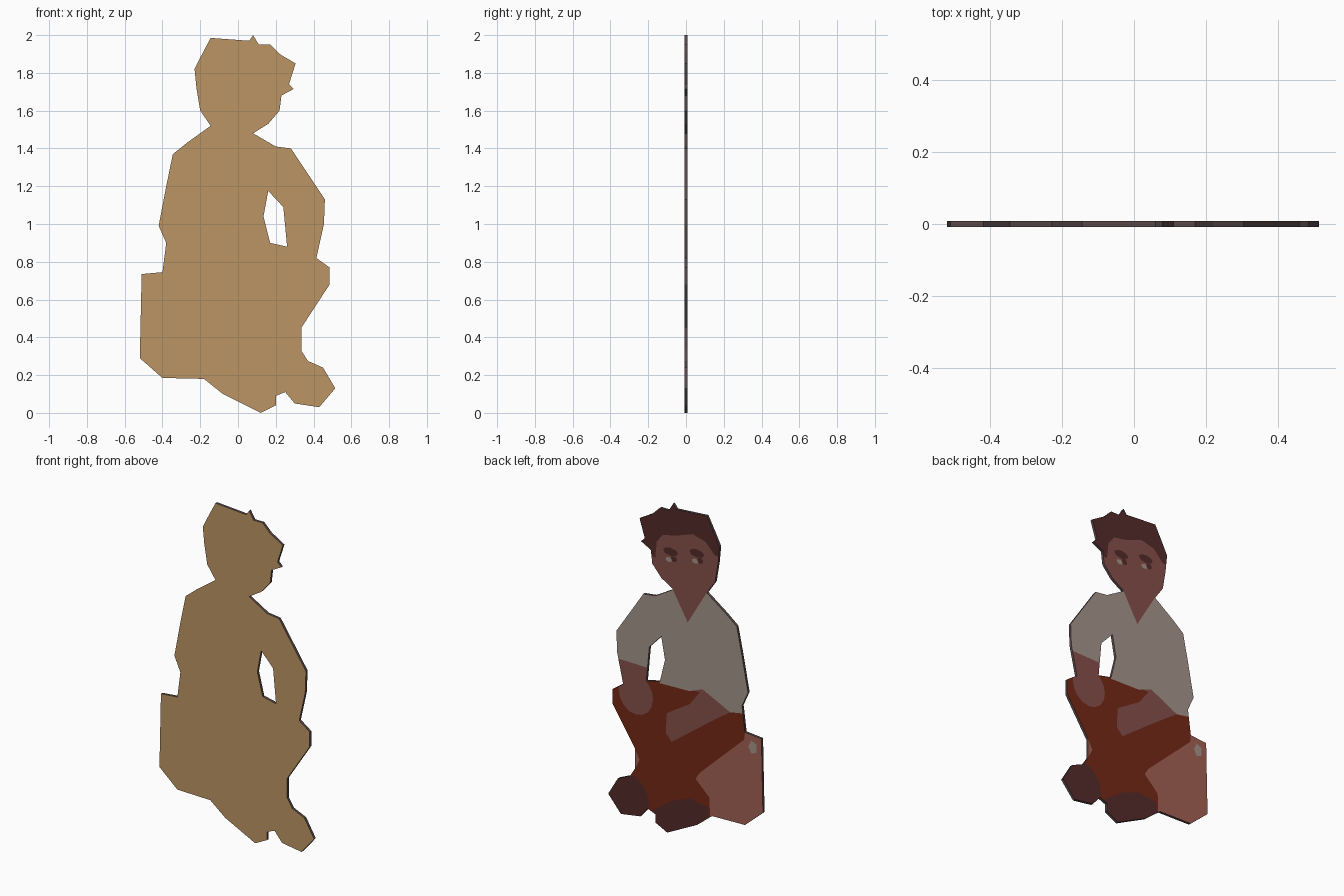
import bpy
from math import cos, sin, pi
from mathutils import Vector
from mathutils.geometry import delaunay_2d_cdt

if "Cube" in bpy.data.objects:
    bpy.data.objects.remove(bpy.data.objects["Cube"])

HALF = 0.008  # half the board thickness
W = 0.7       # overshoot beyond the silhouette, trimmed away later

mats = {}


def material(name, r, g, b):
    mats[name] = bpy.data.materials.new(name)
    mats[name].diffuse_color = (r, g, b, 1)


material("cardboard", .50, .30, .13)
material("rim_brown", .10, .067, .065)
material("skin", .235, .08, .068)
material("shirt_grey", .38, .30, .265)
material("trouser_red", .18, .022, .008)
material("crate_brown", .36, .12, .087)
material("dark_hair", .09, .023, .023)


def oval(x, z, rx, rz, n=16):
    return [(x + rx * cos(2 * pi * i / n), z + rz * sin(2 * pi * i / n)) for i in range(n)]


# silhouette: seat and back, head, then arm and leg
seat_and_back = [(.12, 0), (-.08, .1), (-.18, .18), (-.4, .185), (-.52, .29), (-.51, .735),
                 (-.4, .745), (-.38, .9), (-.42, .99), (-.38, 1.2), (-.345, 1.37),
                 (-.27, 1.43), (-.145, 1.52)]
head = [(-.2, 1.6), (-.22, 1.72), (-.23, 1.82), (-.195, 1.89), (-.145, 1.985), (.06, 1.97),
        (.08, 2), (.11, 1.95), (.17, 1.95), (.22, 1.9), (.305, 1.85), (.27, 1.74),
        (.295, 1.715), (.23, 1.68), (.22, 1.6), (.16, 1.53), (.08, 1.48)]
arm_and_leg = [(.2, 1.41), (.28, 1.4), (.46, 1.13), (.455, 1), (.415, .82), (.485, .77),
               (.485, .68), (.335, .45), (.335, .33), (.37, .275), (.45, .24), (.515, .13),
               (.43, .03), (.3, .05), (.25, .11), (.2, .09), (.2, .04)]
arm_gap = [(.16, 1.175), (.24, 1.09), (.26, .88), (.17, .9), (.135, 1.04)]

# painted areas, later ones lie on top
regions = [
    ("skin", "skin", seat_and_back + head + arm_and_leg),
    ("trousers", "trouser_red", [(W, .8), (.41, .83), (.17, .905), (-W, .91), (-W, 0), (W, 0)]),
    ("shirt", "shirt_grey", [
        (.085, 1.485), (-.017, 1.307), (-.155, 1.54), (-W, 1.54), (-W, .91), (-.3, .84),
        (-.116, .93), (-.03, .895), (.17, .89), (.2, .96), (W, .97), (W, 1.5)]),
    ("crate", "crate_brown", [
        (-.4, .75), (-.395, .7), (-.096, .418), (-.07, .376), (-.163, .286), (-.17, 0),
        (-W, 0), (-W, .75)]),
    ("crate_far_corner", "crate_brown", oval(.335, .39, .03, .06, 4)),
    ("crate_highlight", "shirt_grey", oval(-.452, .667, .03, .042, 5)),
    ("resting_forearm", "skin", [
        (-.116, .93), (-.3, .84), (-.176, .753), (.09, .556), (.13, .6), (.123, .722),
        (-.03, .817)]),
    ("hand_on_knee", "skin", oval(.33, .78, .115, .122)),
    ("outer_shoe", "dark_hair", oval(.39, .14, .148, .152)),
    ("inner_shoe", "dark_hair", [
        (.23, .1), (.09, .2), (-.03, .245), (-.15, .228), (-.19, 0), (.12, -.1), (.23, 0)]),
    ("hair", "dark_hair", [
        (W, 1.66), (.2, 1.643), (.19, 1.741), (.15, 1.793), (.07, 1.808), (-.05, 1.85),
        (-.136, 1.827), (-.2, 1.76), (-W, 1.76), (-W, 2.1), (W, 2.1)]),
]
# both eyes with brows
for side, x, z in (("right", .092, 1.66), ("left", -.084, 1.697)):
    regions += [
        (side + "_eyebrow", "dark_hair", oval(x + .006, z + .044, .05, .025, 8)),
        (side + "_eye_white", "shirt_grey", oval(x + .017, z - .006, .022, .015, 8)),
        (side + "_pupil", "dark_hair", oval(x - .017, z + .005, .02, .018, 8))]


def counter_clockwise(pts):
    area = sum(a[0] * b[1] - b[0] * a[1] for a, b in zip(pts, pts[1:] + pts[:1]))
    return pts if area > 0 else pts[::-1]


def make_part(name, faces, colour):
    """Object from faces given as lists of (x, y, z) corners, welded by position."""
    index, polys = {}, []
    for f in faces:
        polys.append([index.setdefault(c, len(index)) for c in f])
    mesh = bpy.data.meshes.new(name)
    mesh.from_pydata(list(index), [], polys)
    mesh.materials.append(mats[colour])
    bpy.context.collection.objects.link(bpy.data.objects.new(name, mesh))


# cut the flat sheet along every outline at once
points, loops = [], []
for pts in [r[2] for r in regions] + [arm_gap]:
    loops.append(list(range(len(points), len(points) + len(pts))))
    points += [Vector(p) for p in counter_clockwise(pts)]
verts, _, tris, _, _, sources = delaunay_2d_cdt(points, [], loops, 1, 1e-5)
GAP = len(regions)


def lift(corners, y):
    return [(verts[i].x, y, verts[i].y) for i in corners]


painted = [[] for _ in regions]
kept = []
for tri, src in zip(tris, sources):
    if 0 in src and GAP not in src:
        tri = list(tri)
        a, b, c = (verts[i] for i in tri)
        if (b.x - a.x) * (c.y - a.y) < (c.x - a.x) * (b.y - a.y):
            tri.reverse()
        kept.append(tri)
        painted[max(src)].append(lift(tri[::-1], HALF))

# plain front of the board
make_part("board_front", [lift(t, -HALF) for t in kept], "cardboard")

# painted areas on the back
for (name, colour, _), faces in zip(regions, painted):
    if faces:
        make_part(name, faces, colour)

# rim along every open edge of the sheet
edges = {(t[i], t[(i + 1) % 3]) for t in kept for i in range(3)}
rim = [lift((b, a), -HALF) + lift((a, b), HALF) for a, b in edges if (b, a) not in edges]
make_part("board_rim", rim, "rim_brown")

for m in bpy.data.materials:
    if m.users and not m.is_grease_pencil:
        m.use_nodes = True
        m.node_tree.nodes["Principled BSDF"].inputs["Base Color"].default_value = m.diffuse_color
